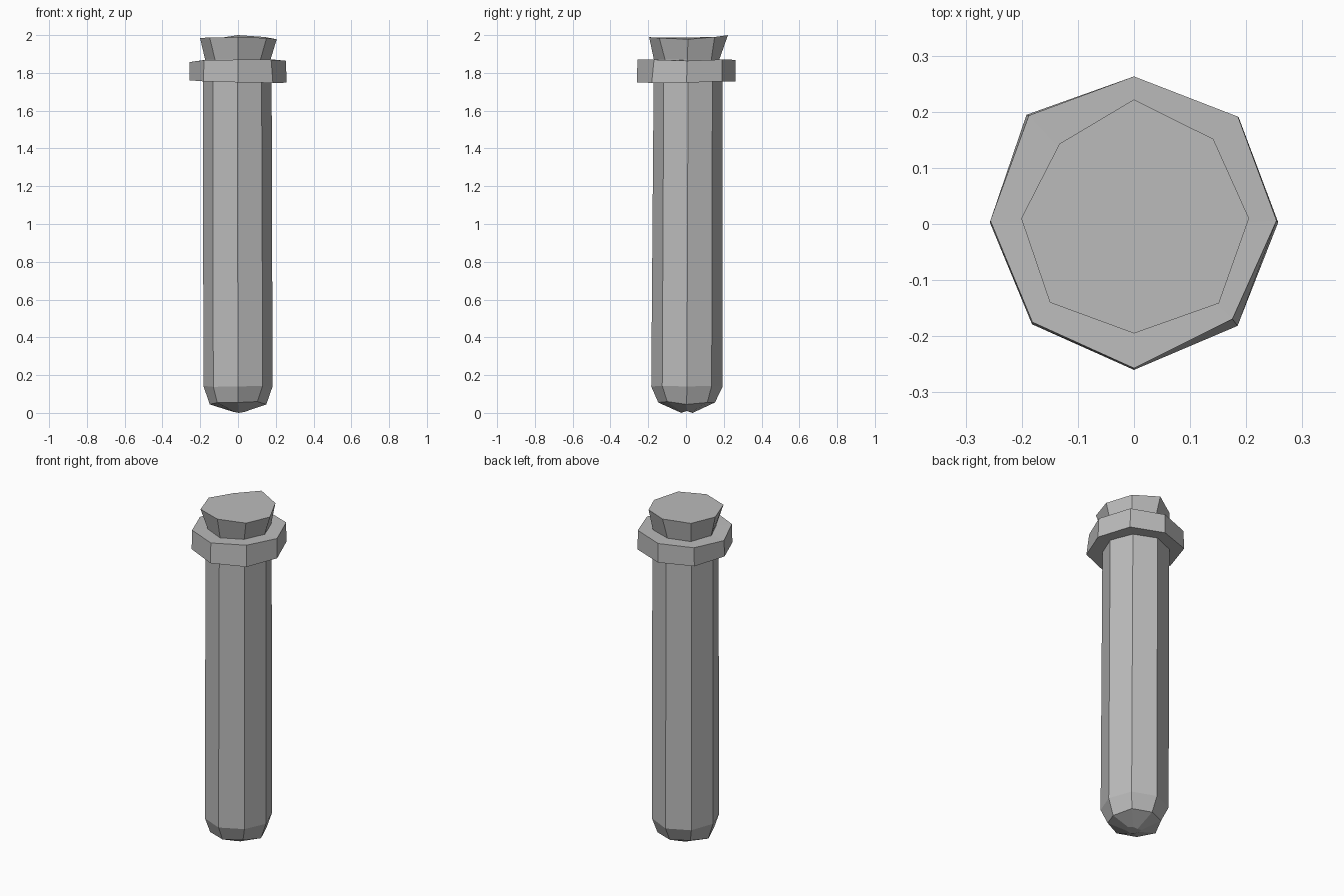
import bpy
import bmesh
from math import cos, sin, pi

SIDES = 8

if "Cube" in bpy.data.objects:
    bpy.data.objects.remove(bpy.data.objects["Cube"], do_unlink=True)

grey = bpy.data.materials.new("plain grey")
grey.use_nodes = True
grey.diffuse_color = (0.5, 0.5, 0.5, 1)
bsdf = next(n for n in grey.node_tree.nodes if n.type == "BSDF_PRINCIPLED")
bsdf.inputs["Base Color"].default_value = grey.diffuse_color


def ring(radius, z, cx=0, cy=0, dr=(0,), dz=(0,)):
    """Octagon with corners on the axes, starting at +x; dr and dz roughen it."""
    points = []
    for i in range(SIDES):
        a = 2 * pi * i / SIDES
        r = radius + dr[i % len(dr)]
        points.append((cx + r * cos(a), cy + r * sin(a), z + dz[i % len(dz)]))
    return points


def loft(name, rings, caps=True, closed=False):
    """Join stacked rings with side faces; cap the ends or close into a hoop."""
    bm = bmesh.new()
    loops = [[bm.verts.new(p) for p in r] for r in rings]
    pairs = list(zip(loops, loops[1:]))
    if closed:
        pairs.append((loops[-1], loops[0]))
    for low, high in pairs:
        for i in range(SIDES):
            j = (i + 1) % SIDES
            bm.faces.new((low[i], low[j], high[j], high[i]))
    if caps:
        bm.faces.new(loops[0][::-1])
        bm.faces.new(loops[-1])
    bmesh.ops.recalc_face_normals(bm, faces=bm.faces)
    mesh = bpy.data.meshes.new(name)
    bm.to_mesh(mesh)
    bm.free()
    mesh.materials.append(grey)
    obj = bpy.data.objects.new(name, mesh)
    bpy.context.collection.objects.link(obj)
    return obj


# Tube with a rounded, slightly uneven closed end
loft("glass_tube", [
    ring(0.035, 0.005, cx=0.005, cy=0.005, dr=(0.005, 0, -0.005, 0.005), dz=(0.005, 0, -0.005, 0)),
    ring(0.15, 0.055, cy=0.003, dr=(0, 0.005, 0, -0.005), dz=(-0.01, 0, 0, 0.005)),
    ring(0.185, 0.14, cy=0.005, dr=(-0.002, 0, 0.004, 0), dz=(0, 0.003, -0.002)),
    ring(0.182, 1.80, cx=-0.004, cy=0.011),
])

# Collar around the mouth
loft("tube_lip", [
    ring(0.15, 1.755),
    ring(0.259, 1.755, cy=0.003, dr=(-0.002, 0.005, 0.001, 0.012, -0.002, -0.002, 0.004, 0.002),
         dz=(-0.007, 0, 0, 0.003, 0.006, 0, -0.005, -0.008)),
    ring(0.256, 1.867, cy=0.006, dr=(-0.002, 0.006, 0.001, 0.009, 0, 0, 0.007, -0.008),
         dz=(-0.003, 0.004, 0.002, 0, -0.01, 0, 0.003, 0.003)),
    ring(0.15, 1.867),
], caps=False, closed=True)

# Stopper flaring outward to a rough top
loft("stopper", [
    ring(0.165, 1.82, cy=0.005),
    ring(0.172, 1.87, cy=0.008, dr=(0, 0.006, -0.004, 0.012, 0.002)),
    ring(0.205, 1.985, cy=0.01, dr=(0, -0.005, 0.007, -0.017, -0.004, 0.007, 0, 0.009),
         dz=(-0.007, 0.005, 0.015, -0.006, 0, 0.002, 0.004, 0)),
])
